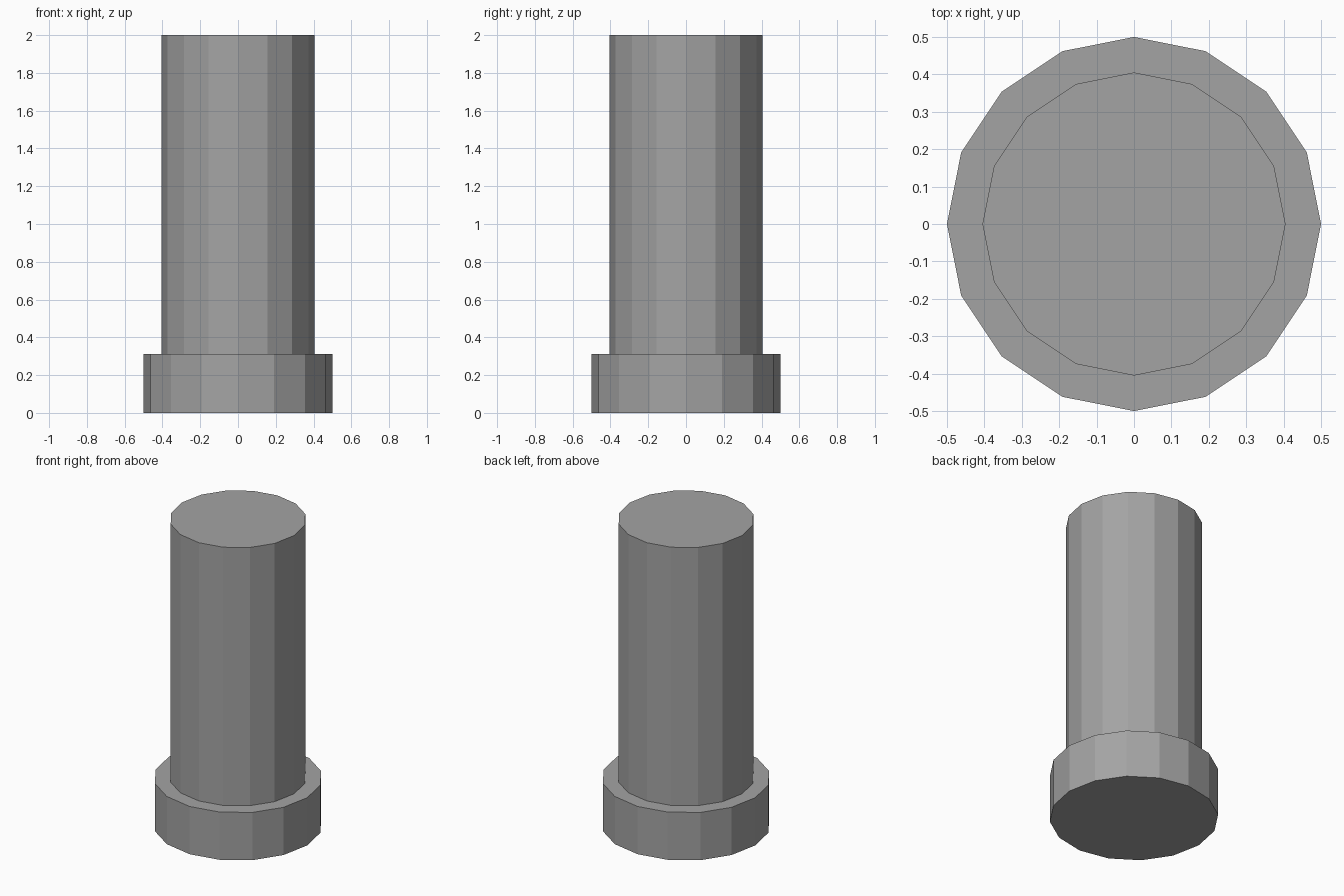
import bpy, bmesh
from math import cos, sin, tau

if "Cube" in bpy.data.objects:
    bpy.data.objects.remove(bpy.data.objects["Cube"])

SIDES = 16
# Stepped (radius, height) profile: wide foot, ledge, tall shaft
PROFILE = [(0.5, 0.0), (0.5, 0.312), (0.405, 0.312), (0.405, 2.0)]


def lathe(name, profile, sides):
    bm = bmesh.new()
    rings = [[bm.verts.new((r * cos(tau * i / sides), r * sin(tau * i / sides), z))
              for i in range(sides)] for r, z in profile]
    for low, high in zip(rings, rings[1:]):
        for i in range(sides):
            j = (i + 1) % sides
            bm.faces.new((low[i], low[j], high[j], high[i]))
    # Flat end caps
    bm.faces.new(rings[0][::-1])
    bm.faces.new(rings[-1])
    mesh = bpy.data.meshes.new(name)
    bm.to_mesh(mesh)
    bm.free()
    obj = bpy.data.objects.new(name, mesh)
    bpy.context.collection.objects.link(obj)
    return obj


# Round post with a wider collar at the bottom
post = lathe("collared_post", PROFILE, SIDES)

# Dark grey finish
grey = bpy.data.materials.new("dark_grey")
grey.diffuse_color = (0.37, 0.37, 0.37, 1.0)
grey.use_nodes = True
grey.node_tree.nodes["Principled BSDF"].inputs["Base Color"].default_value = grey.diffuse_color
post.data.materials.append(grey)
